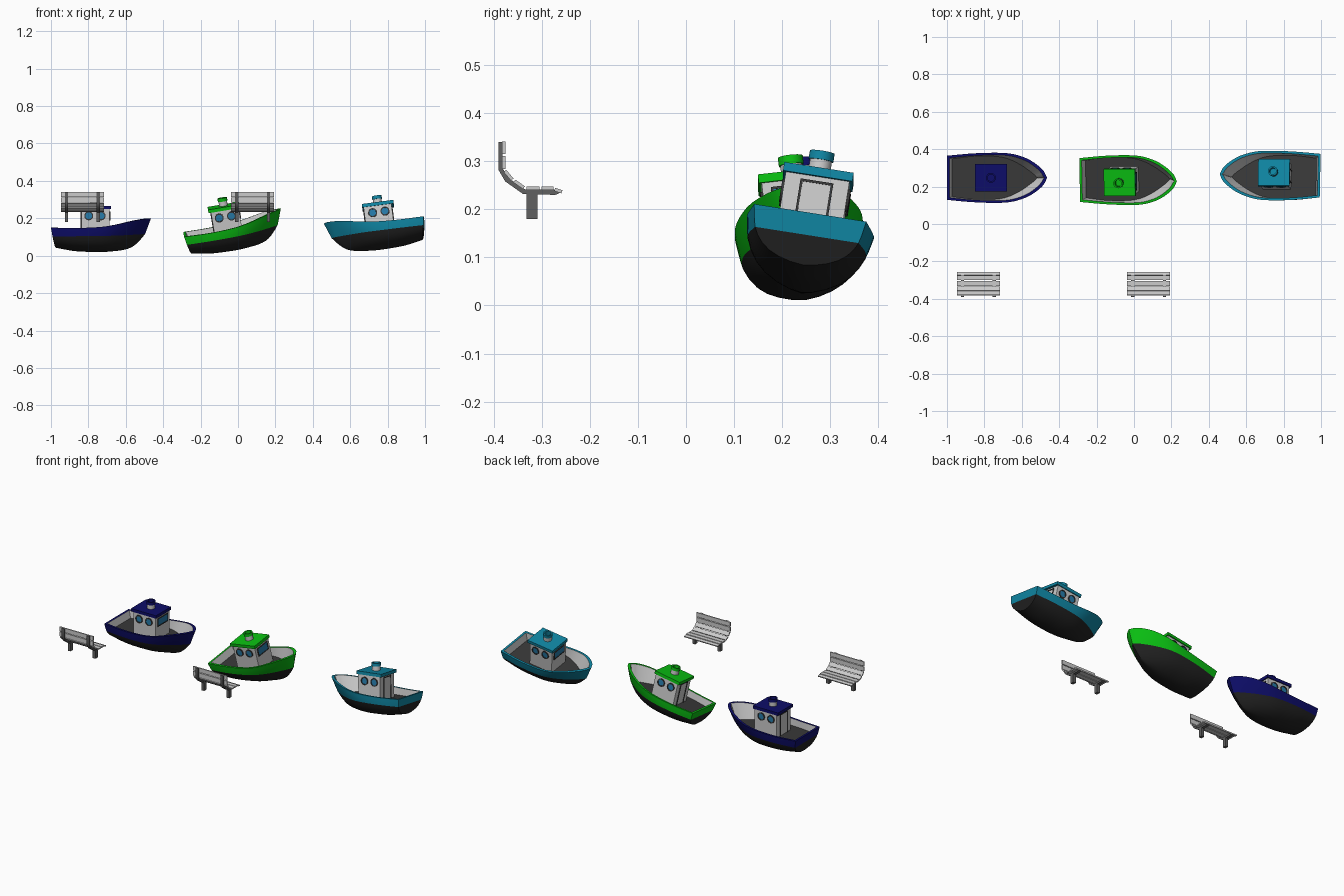
import bpy, bmesh
from math import radians, pi, cos, sin
from mathutils import Matrix, Vector

if "Cube" in bpy.data.objects:
    bpy.data.objects.remove(bpy.data.objects["Cube"])


def material(name, rgb):
    m = bpy.data.materials.new(name)
    m.diffuse_color = (*rgb, 1)
    m.use_nodes = True
    m.node_tree.nodes["Principled BSDF"].inputs["Base Color"].default_value = m.diffuse_color
    return m


BLACK = material("hull_black", (.015, .015, .015))
DARK = material("dark_grey", (.04, .04, .04))
IRON = material("iron_grey", (.12, .12, .12))
LIGHT = material("light_grey", (.55, .55, .55))
GLASS = material("window_blue", (.02, .2, .4))


def make(name, verts, faces, mat=None, mtx=Matrix()):
    bm = bmesh.new()
    vs = [bm.verts.new(v) for v in verts]
    for f in faces:
        bm.faces.new([vs[i] for i in f])
    bmesh.ops.remove_doubles(bm, verts=bm.verts, dist=1e-5)
    bmesh.ops.recalc_face_normals(bm, faces=bm.faces)
    me = bpy.data.meshes.new(name)
    bm.to_mesh(me)
    bm.free()
    ob = bpy.data.objects.new(name, me)
    bpy.context.collection.objects.link(ob)
    if mat:
        me.materials.append(mat)
    ob.matrix_world = mtx
    return ob


def loft(rows, closed=False):
    n = len(rows[0])
    faces = []
    for i in range(len(rows) if closed else len(rows) - 1):
        j = (i + 1) % len(rows)
        faces += [(i*n+k, i*n+k+1, j*n+k+1, j*n+k) for k in range(n - 1)]
    return [p for r in rows for p in r], faces


def extrude(name, outline, half, axis, mat, mtx):
    """Prism from a closed outline of 3D points, stretched both ways along axis."""
    a, n = Vector(axis) * half, len(outline)
    pts = [Vector(p) - a for p in outline] + [Vector(p) + a for p in outline]
    faces = [tuple(range(n)), tuple(range(n, 2*n))]
    faces += [(i, (i+1) % n, n+(i+1) % n, n+i) for i in range(n)]
    return make(name, pts, faces, mat, mtx)


def box(name, c, s, mat=None, mtx=Matrix()):
    x, y, z = (v / 2 for v in s)
    o = [(c[0]+p, c[1]+q, c[2]) for p, q in ((-x, -y), (x, -y), (x, y), (-x, y))]
    return extrude(name, o, z, (0, 0, 1), mat, mtx)


def turned(name, profile, mat, mtx, n=32):
    """Surface of revolution about local z from (radius, height) points."""
    rows = [[(r*cos(2*pi*i/n), r*sin(2*pi*i/n), z) for r, z in profile] for i in range(n)]
    return make(name, *loft(rows, True), mat, mtx)


# Hull lines: values along the boat, stern (0) to bow (1)
KNOTS = [0, .25, .5, .65, .8, .9, .97, 1]
LINES = dict(
    sheer_y=[.118, .130, .134, .128, .103, .070, .034, 0],
    water_y=[.109, .123, .123, .110, .077, .045, .019, 0],
    sheer_z=[.150, .148, .154, .166, .184, .194, .199, .2],
    water_z=[.104, .104, .105, .107, .110, .113, .115, .116],
    keel_z=[.043, .025, .020, .020, .025, .030, .037, .042])


def line(key, u):
    t = LINES[key]
    i = max(k for k in range(7) if KNOTS[k] <= u)

    def slope(k):
        a, b = max(k-1, 0), min(k+1, 7)
        return (t[b]-t[a]) / (KNOTS[b]-KNOTS[a])
    h = KNOTS[i+1] - KNOTS[i]
    s = (u - KNOTS[i]) / h
    return max(0, (2*s**3-3*s*s+1)*t[i] + (s**3-2*s*s+s)*h*slope(i)
               + (3*s*s-2*s**3)*t[i+1] + (s**3-s*s)*h*slope(i+1))


STATIONS = [i/24 for i in range(22)] + [.9, .925, .95, .97, .985, 1]
STATIONS.sort()
SECTION = [(0, 0), (.05, .24), (.16, .47), (.32, .67), (.52, .82), (.76, .93), (1, 1)]


def lerp(a, b, t):
    return a + (b - a) * t


def boat(tag, paint, loc, roll, pitch, yaw):
    M = (Matrix.Translation(loc) @ Matrix.Rotation(radians(yaw), 4, 'Z')
         @ Matrix.Rotation(radians(pitch), 4, 'Y') @ Matrix.Rotation(radians(roll), 4, 'X'))
    # Black bottom with its part of the transom
    rows = []
    for u in STATIONS:
        xk, xw = lerp(-.2425, .155, u), lerp(-.2595, .236, u)
        half = []
        for s, f in SECTION:
            half.append((lerp(xk, xw, s**.7), line("water_y", u)*f,
                         lerp(line("keel_z", u), line("water_z", u), s)))
        rows.append([(x, -y, z) for x, y, z in half[:0:-1]] + half)
    v, f = loft(rows)
    make(tag + "_hull_bottom", v, f + [tuple(range(len(rows[0])))], BLACK, M)

    # Painted topsides with rim, inner bulwark and deck
    outer, inner, deck = [], [], []
    for u, side in [(u, 1) for u in STATIONS] + [(u, -1) for u in STATIONS[::-1]]:
        xw, xs = lerp(-.2595, .236, u), lerp(-.2675, .2675, u)
        yw, ys = line("water_y", u), line("sheer_y", u)
        zw, zs = line("water_z", u), line("sheer_z", u)
        col = [(lerp(xw, xs, t), side*lerp(yw, ys, t**.8), lerp(zw, zs, t)) for t in (0, .33, .67, 1)]
        rim = (xs*.953, side*max(0, ys-.012), zs)
        low = (xw*.93, side*max(0, yw-.008), .108)
        outer.append(col + [rim])
        inner.append([rim, low])
        deck.append(low)
    make(tag + "_topsides", *loft(outer, True), paint, M)
    make(tag + "_bulwark_inside", *loft(inner, True), LIGHT, M)
    n = len(STATIONS)
    make(tag + "_deck", deck, [(i, i+1, 2*n-2-i, 2*n-1-i) for i in range(n-1)], DARK, M)

    # Wheelhouse and roof
    box(tag + "_cabin", (-.0295, 0, .178), (.15, .134, .146), LIGHT, M)
    box(tag + "_roof", (-.0325, 0, .2575), (.17, .146, .018), paint, M)

    # Funnel with painted hollow top
    F = M @ Matrix.Translation((-.0325, 0, .266))
    turned(tag + "_funnel", [(.023, 0), (.023, .028)], LIGHT, F)
    turned(tag + "_funnel_band", [(.023, .026), (.026, .026), (.026, .044), (.018, .044),
                                  (.018, .012), (0, .012)], paint, F)

    # Portholes on both sides
    for side in (1, -1):
        for x in (-.0655, .0005):
            P = M @ Matrix.Translation((x, side*.067, .213)) @ Matrix.Rotation(-side*pi/2, 4, 'X')
            turned(tag + "_porthole_rim", [(.018, 0), (.018, .005), (.024, .005), (.024, 0)], DARK, P)
            turned(tag + "_porthole_glass", [(.0185, .002), (0, .002)], GLASS, P)

    # Front window, and door with frame at the back
    box(tag + "_front_window", (.046, 0, .213), (.004, .088, .04), GLASS, M)
    for s in (1, -1):
        box(tag + "_window_frame", (.0465, 0, .213 + s*.022), (.007, .098, .005), DARK, M)
        box(tag + "_window_frame", (.0465, s*.0465, .213), (.007, .005, .04), DARK, M)
        box(tag + "_door_frame", (-.1055, s*.032, .17), (.006, .005, .13), DARK, M)
    box(tag + "_door_frame", (-.1055, 0, .2365), (.006, .069, .005), DARK, M)
    box(tag + "_door", (-.1045, 0, .17), (.003, .06, .128), LIGHT, M)


boat("navy_boat", material("navy", (.004, .004, .14)), (-.7325, .247, 0), 0, 0, 0)
boat("green_boat", material("green", (.003, .52, .006)), (-.002, .252, .011), 6.5, -9.5, 0)
boat("teal_boat", material("teal", (.005, .24, .37)), (.7495, .235, .011), 9, 7.5, 180)

# Benches: (y, z, tilt, width) of each slat, and the side frame's bent path
SLATS = [(-.379, .328, 90, .026), (-.379, .297, 90, .027), (-.369, .271, -50, .024),
         (-.347, .252, -35, .024), (-.318, .244, 0, .027), (-.288, .244, 0, .025),
         (-.2655, .239, -18, .016)]
FRAME = [(-.390, .34), (-.390, .282), (-.376, .258), (-.339, .232), (-.272, .23), (-.258, .236),
         (-.275, .241), (-.334, .241), (-.368, .264), (-.382, .286), (-.382, .34)]


def bench(tag, cx):
    for y, z, tilt, w in SLATS:
        T = Matrix.Translation((cx, y, z)) @ Matrix.Rotation(radians(tilt), 4, 'X')
        box(tag + "_slat", (0, 0, 0), (.23, w, .007), None, T)
    for s in (1, -1):
        x = cx + s*.085
        extrude(tag + "_side_frame", [(x, y, z) for y, z in FRAME], .009, (1, 0, 0), IRON, Matrix())
        box(tag + "_leg", (x, -.32, .209), (.018, .023, .058), IRON)


bench("left_bench", -.832)
bench("middle_bench", .078)

# Smooth the curved parts, keeping edges sharp
for ob in bpy.data.objects:
    ob.select_set(True)
bpy.context.view_layer.objects.active = bpy.data.objects[0]
bpy.ops.object.shade_smooth_by_angle(angle=radians(35))
